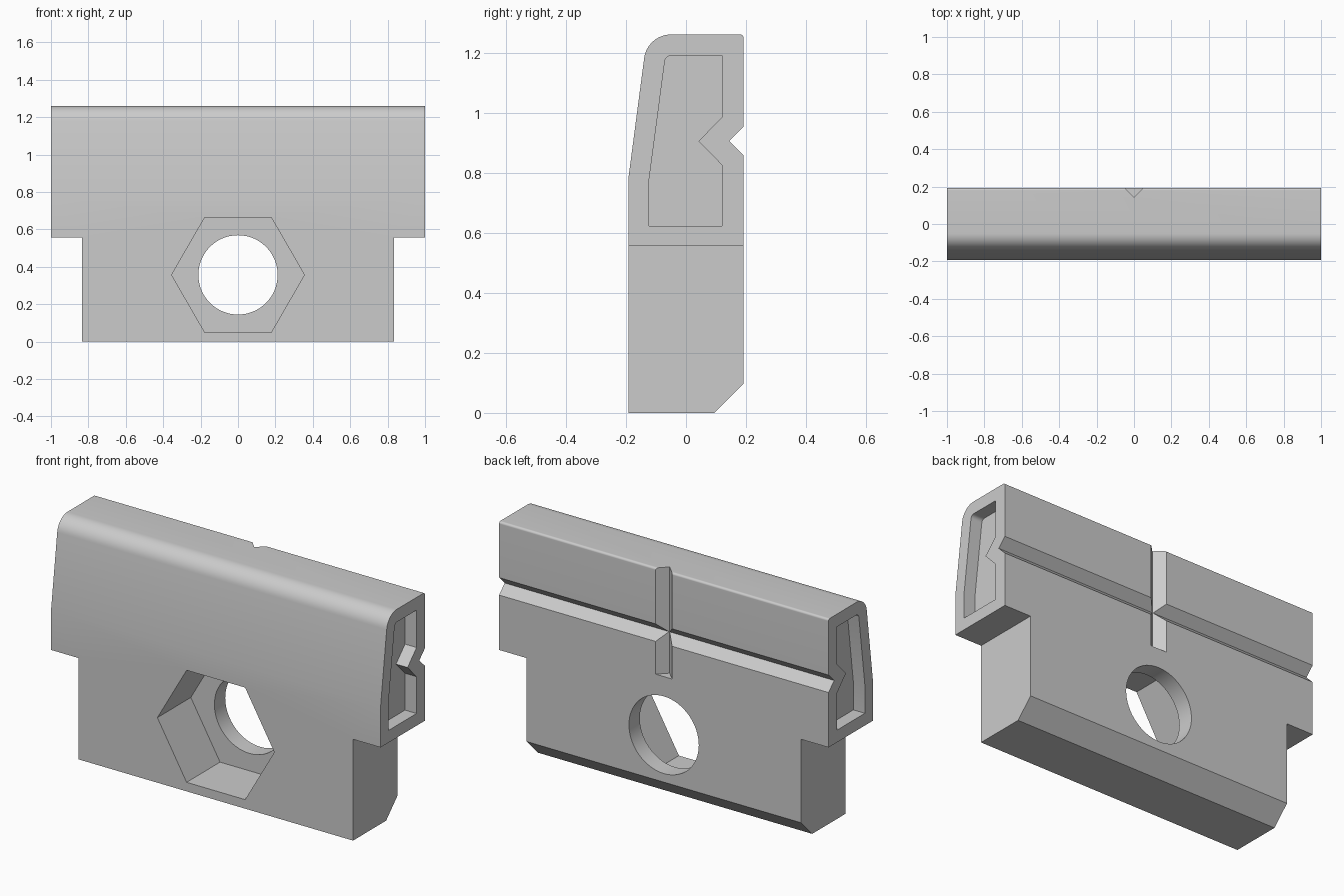
import bpy, bmesh, math
from mathutils import Vector

cube = bpy.data.objects.get("Cube")
if cube:
    bpy.data.objects.remove(cube, do_unlink=True)

grey = bpy.data.materials.new("plain_grey")
grey.use_nodes = True
colour = (0.6, 0.6, 0.6, 1)
grey.diffuse_color = colour
grey.node_tree.nodes["Principled BSDF"].inputs["Base Color"].default_value = colour


def fillet(points, steps=12):
    """Round each corner given as (a, b, radius); plain (a, b) stays sharp."""
    out = []
    for i, p in enumerate(points):
        corner = Vector(p[:2])
        if len(p) == 2:
            out.append(corner)
            continue
        u = (Vector(points[i - 1][:2]) - corner).normalized()
        v = (Vector(points[(i + 1) % len(points)][:2]) - corner).normalized()
        half, radius = u.angle(v) / 2, p[2]
        inward = (u + v).normalized()
        centre = corner + inward * radius / math.sin(half)
        # Sweep the arc evenly about the corner's bisector
        along = (u - v).normalized()
        sweep = math.pi / 2 - half
        for k in range(steps + 1):
            a = sweep * (1 - 2 * k / steps)
            out.append(centre + radius * (along * math.sin(a) - inward * math.cos(a)))
    return out


def prism(name, points, axis, low, high):
    """Extrude a closed outline along one axis."""
    place = {"x": lambda p, t: (t, p[0], p[1]),
             "y": lambda p, t: (p[0], t, p[1]),
             "z": lambda p, t: (p[0], p[1], t)}[axis]
    bm = bmesh.new()
    face = bm.faces.new([bm.verts.new(place(p, low)) for p in points])
    shift = Vector(place((0, 0), high - low))
    new = bmesh.ops.extrude_face_region(bm, geom=[face])["geom"]
    bmesh.ops.translate(bm, vec=shift,
                        verts=[g for g in new if isinstance(g, bmesh.types.BMVert)])
    bmesh.ops.recalc_face_normals(bm, faces=bm.faces)
    mesh = bpy.data.meshes.new(name)
    bm.to_mesh(mesh)
    bm.free()
    mesh.materials.append(grey)
    obj = bpy.data.objects.new(name, mesh)
    bpy.context.collection.objects.link(obj)
    return obj


def ring(radius, sides, height):
    return [(radius * math.cos(math.tau * i / sides),
             height + radius * math.sin(math.tau * i / sides)) for i in range(sides)]


# Main body profile with chamfered foot, rear groove and rounded top
back, front, top = 0.192, -0.192, 1.26
body = prism("clamp_body", fillet([
    (front, 0), (0.095, 0), (back, 0.098), (back, 0.857), (0.144, 0.905),
    (back, 0.953), (back, top, 0.012), (-0.129, top, 0.09), (front, 0.78)]),
    "x", -1, 1)

# Cutters: side steps, end pockets, rear notch, hexagonal recess, round hole
pocket = fillet([(-0.123, 0.623), (0.12, 0.623), (0.12, 0.825), (0.042, 0.905),
                 (0.12, 0.985), (0.12, 1.19), (-0.068, 1.19, 0.022), (-0.123, 0.775)])
step = [(-1, -1), (1, -1), (1, 0.556), (-1, 0.556)]
cutters = []
for side, s in (("left", 1), ("right", -1)):
    cutters.append(prism(side + "_step_cutter", step, "x", *sorted((s * 0.833, s * 1.2))))
    cutters.append(prism(side + "_pocket_cutter", pocket, "x", *sorted((s * 0.93, s * 1.1))))
cutters += [
    prism("rear_notch_cutter", [(0, 0.142), (0.1, 0.242), (-0.1, 0.242)], "z", 0.677, 1.4),
    prism("hex_recess_cutter", ring(0.355, 6, 0.357), "y", -0.4, 0.098),
    prism("round_hole_cutter", ring(0.212, 64, 0.357), "y", -0.3, 0.4)]

for cutter in cutters:
    cutter.hide_render = True
    cut = body.modifiers.new(cutter.name, "BOOLEAN")
    cut.operation, cut.solver, cut.object = "DIFFERENCE", "EXACT", cutter

# Bake the cuts, remove the cutters and smooth the rounded faces
bpy.context.view_layer.objects.active = body
body.select_set(True)
for cut in list(body.modifiers):
    bpy.ops.object.modifier_apply(modifier=cut.name)
for cutter in cutters:
    bpy.data.objects.remove(cutter, do_unlink=True)
bpy.ops.object.shade_smooth_by_angle(angle=math.radians(20))
